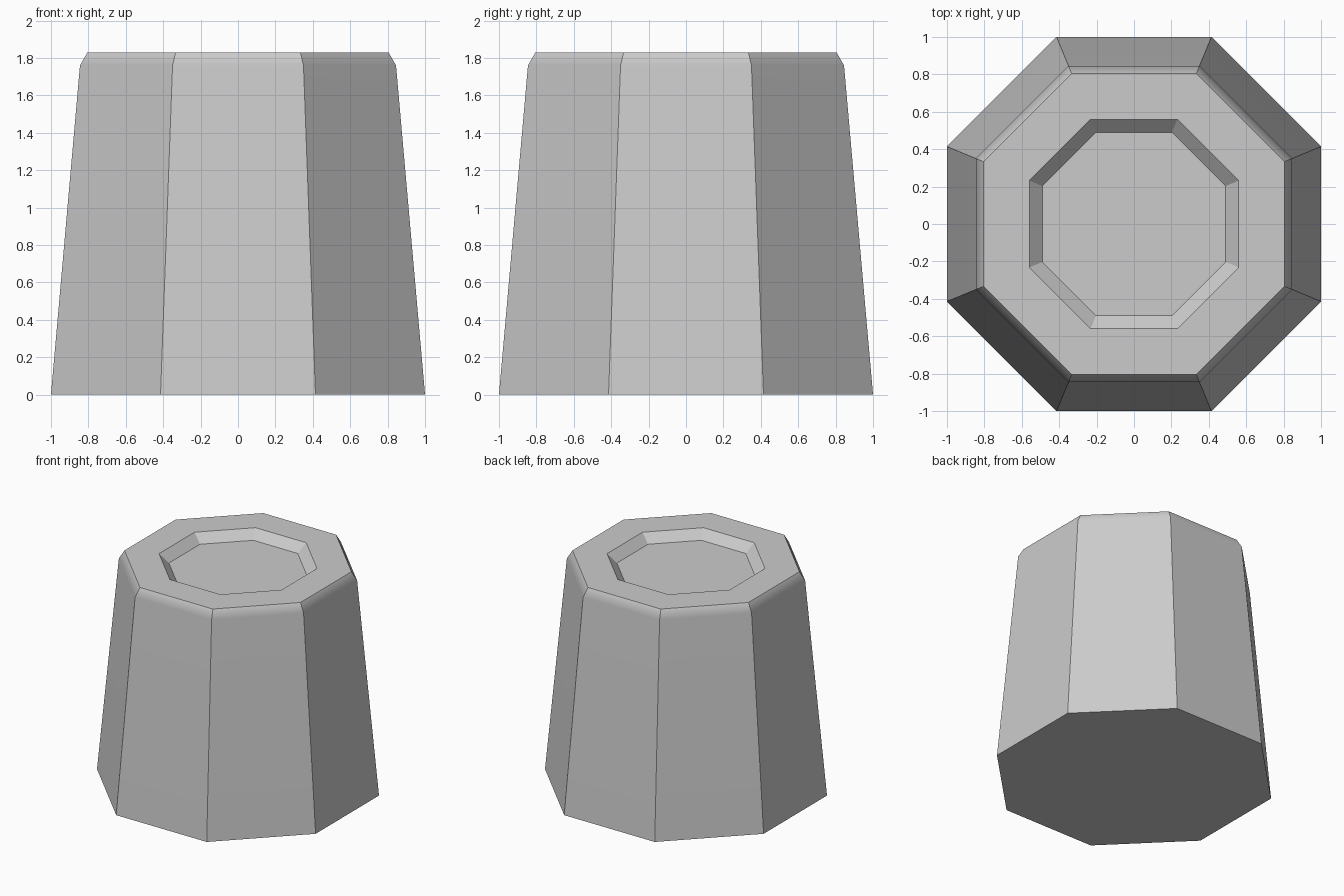
import bpy
import bmesh
from math import cos, sin, pi

cube = bpy.data.objects.get("Cube")
if cube:
    bpy.data.objects.remove(cube, do_unlink=True)

SIDES = 8

grey = bpy.data.materials.new("plain_grey")
grey.use_nodes = True
colour = (0.6, 0.6, 0.6, 1)
grey.diffuse_color = colour
grey.node_tree.nodes["Principled BSDF"].inputs["Base Color"].default_value = colour


def ring(bm, apothem, z):
    """One octagonal loop with its flat sides facing the axes."""
    radius = apothem / cos(pi / SIDES)
    angles = [(2 * i + 1) * pi / SIDES for i in range(SIDES)]
    return [bm.verts.new((radius * cos(a), radius * sin(a), z)) for a in angles]


def lathe(name, profile):
    """Closed octagonal solid from (apothem, height) pairs, bottom to centre."""
    bm = bmesh.new()
    rings = [ring(bm, a, z) for a, z in profile]
    for low, high in zip(rings, rings[1:]):
        for i in range(SIDES):
            j = (i + 1) % SIDES
            bm.faces.new((low[i], low[j], high[j], high[i]))
    bm.faces.new(rings[0][::-1])
    bm.faces.new(rings[-1])
    mesh = bpy.data.meshes.new(name)
    bm.to_mesh(mesh)
    bm.free()
    mesh.materials.append(grey)
    obj = bpy.data.objects.new(name, mesh)
    bpy.context.collection.objects.link(obj)
    return obj


# Tapered body, chamfered top edge, flat rim and shallow recess
body = lathe("tapered_octagonal_block", [
    (1.0, 0), (0.845, 1.76), (0.805, 1.83), (0.56, 1.83), (0.49, 1.76)])

# Soft chamfer shading, crisp corners and rim
bpy.ops.object.select_all(action="DESELECT")
body.select_set(True)
bpy.context.view_layer.objects.active = body
bpy.ops.object.shade_smooth_by_angle(angle=pi / 6)
weighted = body.modifiers.new("weighted_normals", "WEIGHTED_NORMAL")
weighted.keep_sharp = True
